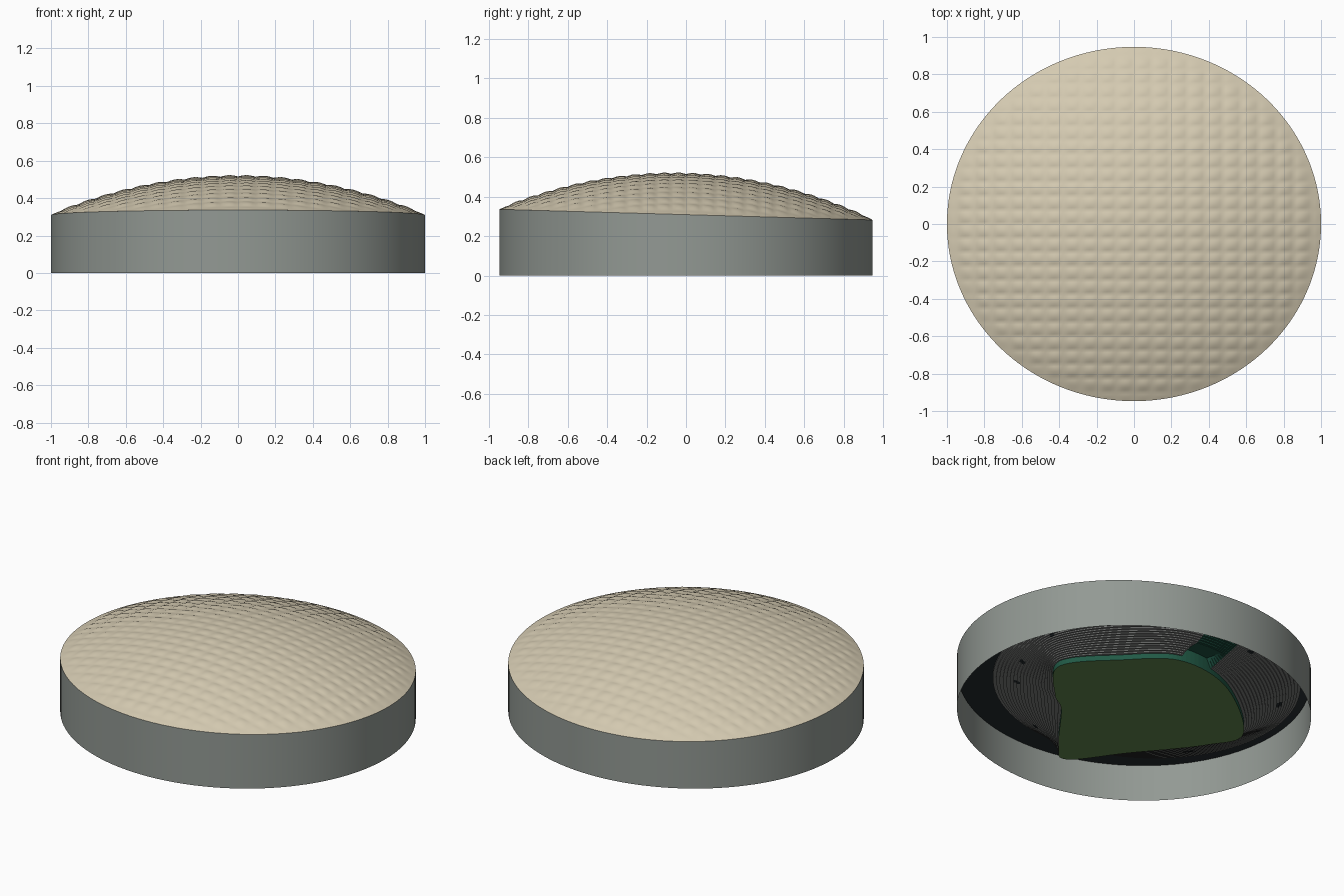
import bpy, bmesh, math
from mathutils import Vector

if "Cube" in bpy.data.objects:
    bpy.data.objects.remove(bpy.data.objects["Cube"])

DEPTH = 0.947          # y radius of the building, x radius is 1
TIERS = 20
FIELD_Z, WALL_TOP, SEAT_TOP, CONCOURSE = 0.018, 0.05, 0.20, 0.22
CURTAIN_BASE = 0.10
BOWL_CENTRE = Vector((-0.05, 0.05))


def material(name, r, g, b):
    m = bpy.data.materials.new(name)
    m.use_nodes = True
    m.diffuse_color = (r, g, b, 1)
    shader = m.node_tree.nodes["Principled BSDF"]
    shader.inputs["Base Color"].default_value = (r, g, b, 1)
    shader.inputs["Roughness"].default_value = 0.8
    return m


fabric = material("cream roof fabric", 0.66, 0.59, 0.44)
concrete = material("grey concrete", 0.29, 0.32, 0.295)
turf = material("green turf", 0.12, 0.24, 0.075)
seat_grey = material("grey seats", 0.2, 0.205, 0.2)
black = material("black concourse", 0.019, 0.026, 0.03)
teal = material("teal padding", 0.015, 0.1, 0.06)
dark_green = material("dark green curtain", 0.012, 0.08, 0.052)


def finish(bm, name, mats, smooth=False):
    mesh = bpy.data.meshes.new(name)
    for f in bm.faces:
        f.smooth = smooth
    bm.to_mesh(mesh)
    bm.free()
    ob = bpy.data.objects.new(name, mesh)
    bpy.context.collection.objects.link(ob)
    for m in mats:
        mesh.materials.append(m)


def loft(name, rings, mats, rule=None, smooth=False):
    """Join closed rings with quads; rule(band, segment) picks the material."""
    bm = bmesh.new()
    rows = [[bm.verts.new(p) for p in ring] for ring in rings]
    n = len(rings[0])
    for band in range(len(rows) - 1):
        a, b = rows[band], rows[band + 1]
        for i in range(n):
            j = (i + 1) % n
            f = bm.faces.new((a[i], a[j], b[j], b[i]))
            if rule:
                f.material_index = rule(band, i)
    finish(bm, name, mats, smooth)


def rim_z(y):
    return 0.309 - 0.0285 * y


# Outer wall with a gently tilted rim
angles = [2 * math.pi * i / 128 for i in range(128)]
circle = [(math.cos(a), DEPTH * math.sin(a)) for a in angles]
loft("outer_wall", [[(x, y, 0) for x, y in circle],
                    [(x, y, rim_z(y)) for x, y in circle]], [concrete], smooth=True)

# Quilted roof: a shallow cap with a pillow in every cell
CELL_X, CELL_Y, PUFF = 0.095, 0.075, 0.0075
bm = bmesh.new()
bmesh.ops.create_grid(bm, x_segments=132, y_segments=156, size=1)
for v in bm.verts:
    v.co.x *= 66 * CELL_X / 6
    v.co.y *= 78 * CELL_Y / 6


def radius(v):
    return math.hypot(v.co.x, v.co.y / DEPTH)


outside = [f for f in bm.faces if all(radius(v) >= 1 for v in f.verts)]
bmesh.ops.delete(bm, geom=outside, context='FACES')
for v in bm.verts:
    r = radius(v)
    if r > 1:
        v.co.x /= r
        v.co.y /= r
        r = 1
    pillow = abs(math.sin(math.pi * v.co.x / CELL_X) * math.sin(math.pi * v.co.y / CELL_Y))
    fade = min(1, (1 - r) * 12)
    v.co.z = rim_z(v.co.y) + 0.206 * (1 - r * r) + PUFF * pillow * fade
finish(bm, "quilted_roof", [fabric], smooth=True)

# Field outline, drawn square to the building diagonal and rounded by a spline
corners = [(-.37, -.52), (-.02, -.56), (.31, -.52), (.53, -.21), (.58, .31), (.36, .42),
           (-.08, .47), (-.42, .51), (-.45, .35), (-.40, -.04), (-.42, -.21)]
pts = [Vector(c) for c in corners]
outline = []
for k in range(len(pts)):
    p0, p1, p2, p3 = (pts[(k + d) % len(pts)] for d in (-1, 0, 1, 2))
    for s in range(12):
        t = s / 12
        outline.append(0.5 * (2 * p1 + (p2 - p0) * t + (2 * p0 - 5 * p1 + 4 * p2 - p3) * t ** 2
                              + (3 * p1 - p0 - 3 * p2 + p3) * t ** 3))
curtained = [-57 < math.degrees(math.atan2(p.y, p.x)) < -42 for p in outline]
h = math.sqrt(0.5)
inner = [Vector((-h * (p.x + p.y), h * (p.x - p.y))) for p in outline]


def to_ellipse(p, scale):
    return p * (scale / math.hypot(p.x, p.y / DEPTH))


def ring(t, z):
    """Ring between field edge and bowl top, lifted where the curtain hangs."""
    points = []
    for p, lifted in zip(inner, curtained):
        q = p.lerp(to_ellipse(p, 0.87) + BOWL_CENTRE, t)
        points.append((q.x, q.y, max(z, CURTAIN_BASE) if lifted and z >= WALL_TOP else z))
    return points


# Playing field
bm = bmesh.new()
bm.faces.new([bm.verts.new(p) for p in ring(0, FIELD_Z)])
bmesh.ops.triangulate(bm, faces=bm.faces[:])
finish(bm, "playing_field", [turf])

# Padded field wall, taller below the curtain
loft("field_wall", [ring(0, FIELD_Z), ring(0, WALL_TOP)], [teal])

# Stepped seating bowl with a curtained section and dark entrances
rise = (SEAT_TOP - WALL_TOP) / TIERS
steps = []
for i in range(TIERS):
    z = WALL_TOP + rise * i
    steps += [ring(i / TIERS, z), ring((i + 1) / TIERS, z)]
steps.append(ring(1, SEAT_TOP))


def seat_colour(band, i):
    if curtained[i]:
        return 1
    if band in (24, 25, 26) and i % 11 == 0:
        return 2
    return 0


loft("seating_bowl", steps, [seat_grey, dark_green, black], seat_colour)

# Concourse joining the bowl to the outer wall
loft("concourse", [ring(1, SEAT_TOP),
                   [(*to_ellipse(p, 0.995), CONCOURSE) for p in inner]], [black])
